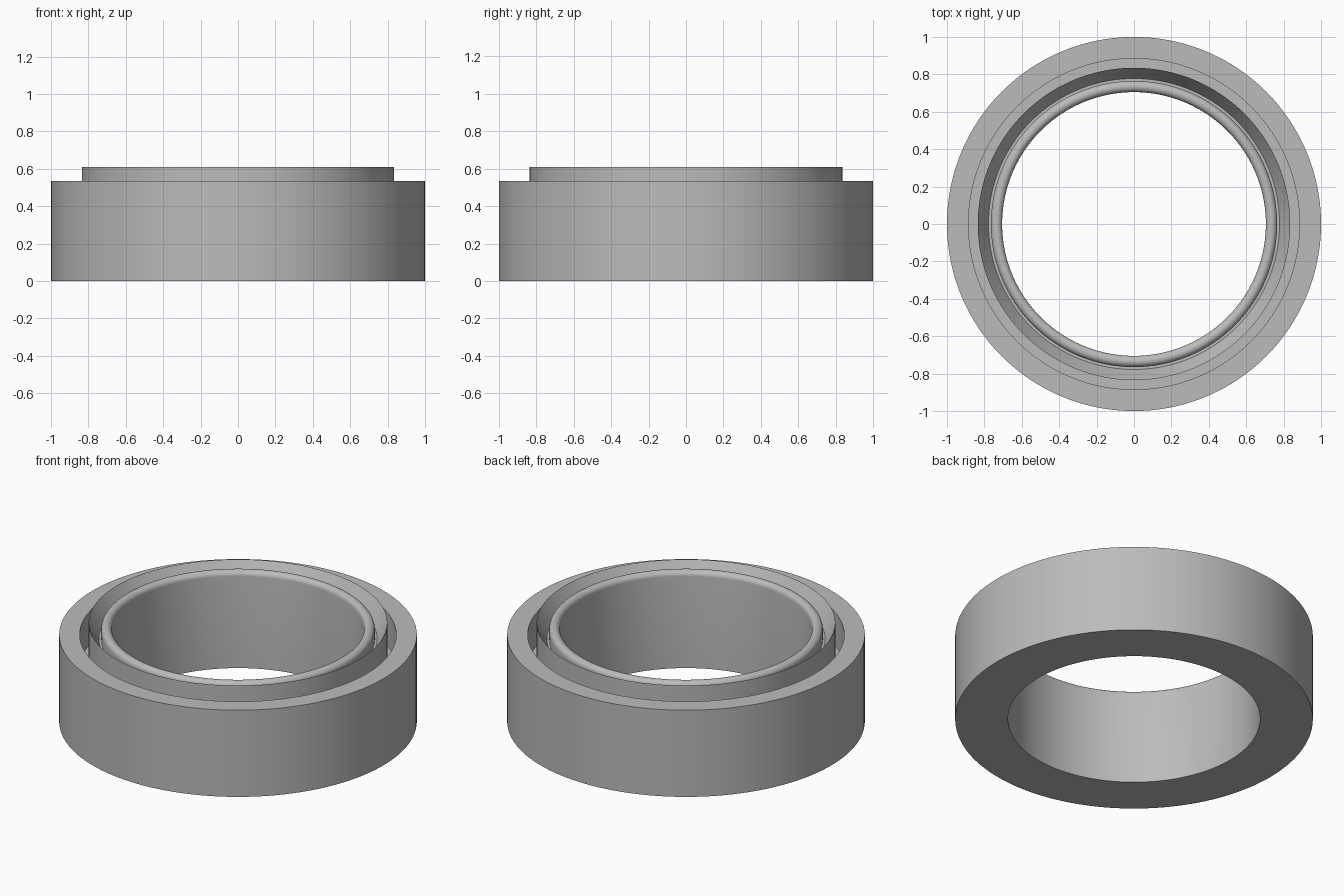
import bpy
import bmesh
import math

SEGMENTS = 160

cube = bpy.data.objects.get("Cube")
if cube:
    bpy.data.objects.remove(cube, do_unlink=True)

# Single plain grey
grey = bpy.data.materials.new("matte_grey")
grey.use_nodes = True
colour = (0.5, 0.5, 0.5, 1)
grey.diffuse_color = colour
grey.node_tree.nodes["Principled BSDF"].inputs["Base Color"].default_value = colour


def lathe(name, profile):
    """Revolve a closed (radius, height) outline around z."""
    bm = bmesh.new()
    verts = [bm.verts.new((r, 0, z)) for r, z in profile]
    edges = [bm.edges.new((v, verts[i - 1])) for i, v in enumerate(verts)]
    bmesh.ops.spin(bm, geom=verts + edges, cent=(0, 0, 0), axis=(0, 0, 1),
                   angle=math.tau, steps=SEGMENTS)
    bmesh.ops.remove_doubles(bm, verts=bm.verts, dist=0.0005)
    bmesh.ops.recalc_face_normals(bm, faces=bm.faces)
    mesh = bpy.data.meshes.new(name)
    bm.to_mesh(mesh)
    bm.free()
    mesh.materials.append(grey)
    obj = bpy.data.objects.new(name, mesh)
    bpy.context.collection.objects.link(obj)
    bpy.ops.object.select_all(action="DESELECT")
    obj.select_set(True)
    bpy.context.view_layer.objects.active = obj
    bpy.ops.object.shade_smooth_by_angle(angle=math.radians(30))
    return obj


# Outer wall, flat rim and the deep groove around the lip
outer = [(0.705, 0), (1, 0), (1, 0.535), (0.885, 0.535),
         (0.885, 0.33), (0.835, 0.33)]

# Raised lip with a chamfer running down into a narrow crevice
lip = [(0.835, 0.61), (0.778, 0.51), (0.765, 0.51)]

# Rounded bead along the top of the bore
bead = [(0.735 + 0.03 * math.cos(a), 0.566 + 0.03 * math.sin(a))
        for a in (math.pi * i / 14 for i in range(15))]

lathe("seal_ring", outer + lip + bead)
